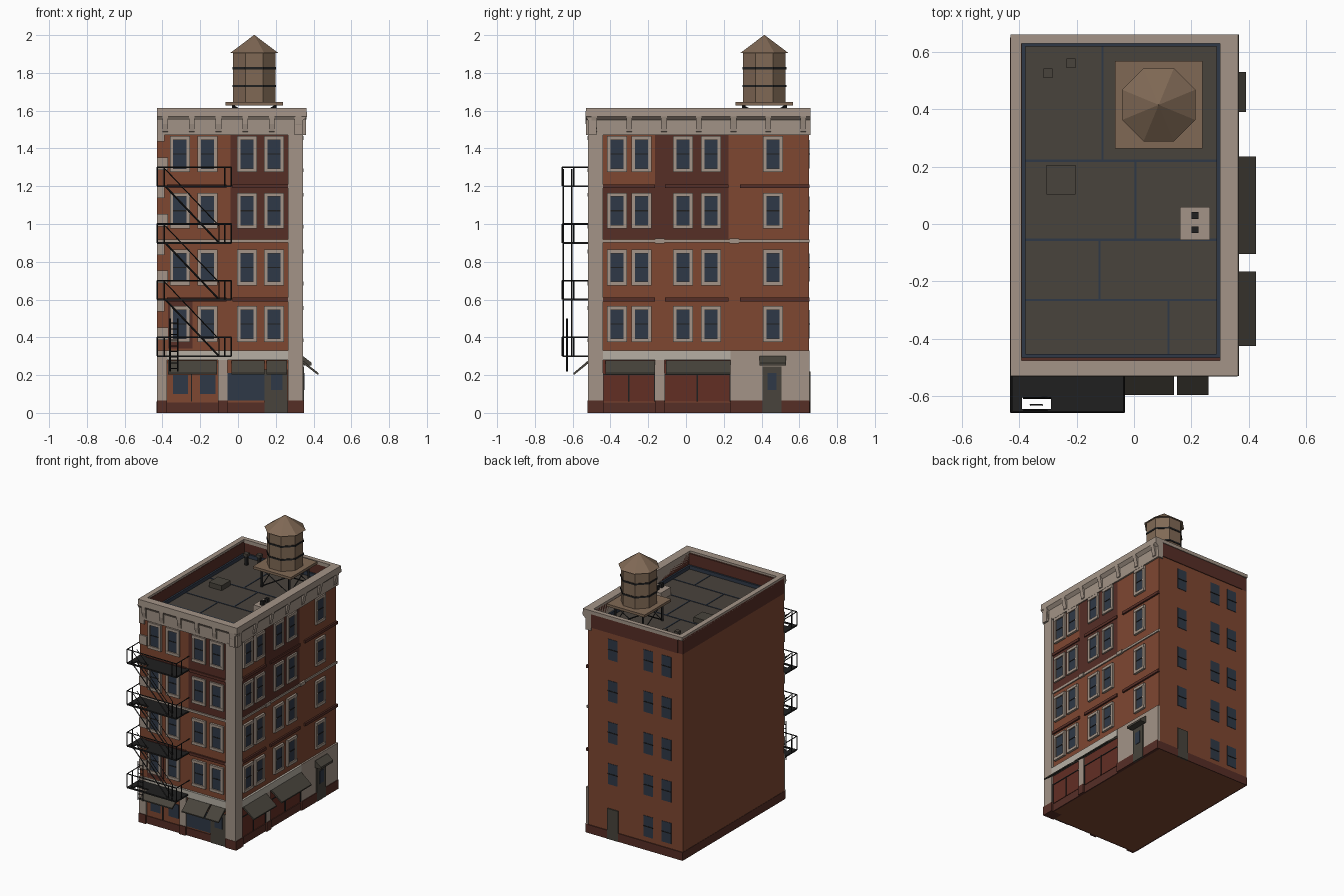
import bpy, bmesh, math
from mathutils import Vector, Matrix

cube = bpy.data.objects.get("Cube")
if cube:
    bpy.data.objects.remove(cube, do_unlink=True)


def material(name, rgb):
    lin = [(c / 255 / 12.92) if c < 11 else ((c / 255 + 0.055) / 1.055) ** 2.4 for c in rgb]
    m = bpy.data.materials.new(name)
    m.use_nodes = True
    m.diffuse_color = (*lin, 1)
    m.node_tree.nodes["Principled BSDF"].inputs["Base Color"].default_value = (*lin, 1)
    return m


STONE = material("stone", (163, 148, 135))
PALE = material("pale trim", (182, 175, 164))
BRICK = material("brick", (126, 71, 49))
DARK = material("dark brick", (86, 46, 38))
SHOP = material("shop red", (98, 46, 36))
ROOF = material("roof felt", (73, 67, 60))
GLASS = material("blue glass", (47, 57, 71))
IRON = material("black iron", (32, 32, 32))
WOOD = material("weathered wood", (128, 105, 85))
CANVAS = material("awning canvas", (72, 68, 60))


def on_face(face, u, d, z):
    """Point on a facade: u along the wall, d outwards."""
    return {"front": (u, -0.505 - d, z), "right": (0.33 + d, u, z),
            "back": (u, 0.65 + d, z)}[face]


class Part:
    """Collects solids of one colour into one object."""
    def __init__(self, name, mat):
        self.name, self.mat, self.bm = name, mat, bmesh.new()

    def box(self, x0, x1, y0, y1, z0, z1):
        mat = Matrix.Translation(((x0 + x1) / 2, (y0 + y1) / 2, (z0 + z1) / 2))
        bmesh.ops.create_cube(self.bm, size=1, matrix=mat @ Matrix.Diagonal((x1 - x0, y1 - y0, z1 - z0, 1)))

    def prism(self, face, u0, u1, profile):
        ends = [[self.bm.verts.new(on_face(face, u, d, z)) for d, z in profile] for u in (u0, u1)]
        n = len(profile)
        for ring in ends:
            self.bm.faces.new(ring)
        for i in range(n):
            j = (i + 1) % n
            self.bm.faces.new((ends[0][i], ends[0][j], ends[1][j], ends[1][i]))

    def plate(self, face, u0, u1, z0, z1, d=0.006, d0=-0.005):
        self.prism(face, u0, u1, [(d0, z0), (d, z0), (d, z1), (d0, z1)])

    def bar(self, a, b, r=0.004):
        a, b = Vector(a), Vector(b)
        rot = (b - a).to_track_quat("Z", "Y").to_matrix().to_4x4()
        bmesh.ops.create_cone(self.bm, cap_ends=True, segments=4, radius1=r, radius2=r, depth=(b - a).length,
                              matrix=Matrix.Translation((a + b) / 2) @ rot)

    def octagon(self, x, y, z0, z1, r0, r1):
        mat = Matrix.Translation((x, y, (z0 + z1) / 2)) @ Matrix.Rotation(math.pi / 8, 4, "Z")
        bmesh.ops.create_cone(self.bm, cap_ends=True, segments=8, radius1=r0, radius2=r1, depth=z1 - z0, matrix=mat)

    def done(self):
        bmesh.ops.recalc_face_normals(self.bm, faces=self.bm.faces)
        me = bpy.data.meshes.new(self.name)
        self.bm.to_mesh(me)
        self.bm.free()
        me.materials.append(self.mat)
        ob = bpy.data.objects.new(self.name, me)
        bpy.context.collection.objects.link(ob)
        return ob


parts = {}
def part(name, mat):
    return parts.setdefault(name, Part(name, mat))


# Main brick block and parapet walls
ROOF_Z = 1.49
part("brick_walls", BRICK).box(-0.43, 0.33, -0.505, 0.65, 0, ROOF_Z)
parapet = part("parapet", DARK)
parapet.box(-0.43, -0.39, -0.505, 0.65, ROOF_Z, 1.6)
parapet.box(0.3, 0.33, -0.505, 0.65, ROOF_Z, 1.6)
parapet.box(-0.39, 0.3, -0.505, -0.465, ROOF_Z, 1.6)
parapet.box(-0.39, 0.3, 0.63, 0.655, ROOF_Z, 1.6)
coping = part("coping", STONE)
coping.box(-0.43, -0.392, -0.505, 0.66, 1.59, 1.615)
coping.box(-0.43, 0.33, 0.628, 0.66, 1.59, 1.615)

# Roof felt, seams and flashing
part("roof", ROOF).box(-0.39, 0.3, -0.465, 0.63, ROOF_Z - 0.01, ROOF_Z + 0.004)
seams = part("roof_seams", GLASS)
RZ = (ROOF_Z, ROOF_Z + 0.007)
for y in (0.22, -0.055, -0.265):
    seams.box(-0.39, 0.3, y - 0.004, y + 0.004, *RZ)
for x, y0, y1 in ((-0.11, 0.22, 0.63), (0.005, -0.055, 0.22), (-0.12, -0.265, -0.055), (0.12, -0.465, -0.265)):
    seams.box(x - 0.004, x + 0.004, y0, y1, *RZ)
for x in (-0.39, 0.288):
    seams.box(x, x + 0.012, -0.465, 0.63, ROOF_Z, ROOF_Z + 0.03)
for y in (-0.465, 0.618):
    seams.box(-0.39, 0.3, y, y + 0.012, ROOF_Z, ROOF_Z + 0.03)

# Cornice with brackets
cornice, brackets = part("cornice", STONE), part("cornice_brackets", STONE)
for face, u0, u1, reach in (("front", -0.43, 0.36, 0.027), ("right", -0.53, 0.66, 0.035)):
    cornice.prism(face, u0, u1, [(-0.03, 1.47), (0.012, 1.47), (0.014, 1.55), (reach, 1.57),
                                 (reach - 0.002, 1.615), (-0.03, 1.615)])
    count = 6 if face == "front" else 7
    for i in range(count):
        u = u0 + 0.03 + i * (u1 - u0 - 0.085) / (count - 1)
        brackets.prism(face, u, u + 0.03, [(0, 1.48), (0.018, 1.49), (0.026, 1.53), (reach, 1.57), (0, 1.57)])

# Corner pier, quoins, pilasters and plinth
pier = part("corner_pier", STONE)
pier.box(0.265, 0.345, -0.52, -0.44, 0.06, 1.48)
for i in range(8):
    z = 0.42 + 0.15 * i
    part("quoins", STONE).plate("front", -0.43, -0.37 - 0.02 * (i % 2), z - 0.033, z + 0.033, 0.01)
pil, plinth = part("pilasters", STONE), part("plinth", DARK)
for face, u0, u1 in (("front", -0.43, -0.375), ("front", -0.105, -0.055), ("right", -0.165, -0.115),
                     ("right", 0.235, 0.405), ("right", 0.505, 0.655)):
    pil.plate(face, u0, u1, 0.06, 0.33, 0.012)
    plinth.plate(face, u0, u1, 0, 0.065, 0.017)
pil.plate("right", 0.405, 0.505, 0.22, 0.33, 0.012)
plinth.box(0.262, 0.35, -0.522, -0.437, 0, 0.065)
plinth.plate("front", -0.43, 0.3, 0, 0.055, 0.005)
plinth.plate("right", -0.5, 0.65, 0, 0.055, 0.005)
plinth.plate("back", -0.43, 0.33, 0, 0.06, 0.006)
plinth.box(-0.432, -0.42, -0.505, 0.65, 0, 0.06)

# Trim bands along the walls
band, course = part("shop_band", PALE), part("string_courses", DARK)
for face, u0, u1 in (("front", -0.375, 0.27), ("right", -0.44, 0.235)):
    band.plate(face, u0, u1, 0.28, 0.33, 0.015)
ledge = part("stone_ledge", STONE)
ledge.plate("front", -0.43, 0.27, 0.902, 0.918, 0.01)
ledge.plate("right", -0.44, 0.655, 0.902, 0.918, 0.008)
for u in (-0.14, 0.255):
    ledge.plate("right", u - 0.025, u + 0.025, 0.898, 0.922, 0.014)
for z in (0.6, 1.2):
    course.plate("front", -0.375, -0.06, z - 0.01, z + 0.01, 0.012)
    course.plate("front", -0.03, 0.265, z - 0.01, z + 0.01, 0.012)
    for u0, u1 in ((-0.44, -0.165), (-0.11, 0.225), (0.285, 0.655)):
        course.plate("right", u0, u1, z - 0.01, z + 0.01, 0.012)

# Darker brick panels
panels = part("dark_panels", DARK)
for face, u0, u1, z0, z1 in (("front", -0.04, 0.265, 0.92, 1.47), ("front", -0.37, -0.24, 0.34, 0.59),
                             ("right", -0.165, 0.225, 0.92, 1.47), ("right", -0.44, -0.165, 0.92, 1.2)):
    panels.plate(face, u0, u1, z0, z1, 0.004)

# Windows: stone surround, glass and glazing bars
frames, glass, bars = part("window_frames", STONE), part("window_glass", GLASS), part("glazing_bars", IRON)
ROWS = (1.37, 1.07, 0.77, 0.47)
COLUMNS = {"front": (-0.308, -0.162, 0.047, 0.19), "right": (-0.365, -0.235, -0.016, 0.132, 0.46)}
for face, us in COLUMNS.items():
    for u in us:
        for z in ROWS:
            for s in (-1, 1):
                frames.plate(face, u + s * 0.044 - 0.009, u + s * 0.044 + 0.009, z - 0.094, z + 0.094, 0.014)
                frames.plate(face, u - 0.053, u + 0.053, z + s * 0.085 - 0.01, z + s * 0.085 + 0.01, 0.016)
            glass.plate(face, u - 0.036, u + 0.036, z - 0.076, z + 0.076, 0.007)
            bars.plate(face, u - 0.036, u + 0.036, z - 0.003, z + 0.003, 0.01)
for u in (0.13, -0.155, -0.3):
    for z in (*ROWS, 0.17):
        if u < 0 or z > 0.2:
            glass.plate("back", u - 0.038, u + 0.038, z - 0.075, z + 0.075, 0.003)
            bars.plate("back", u - 0.038, u + 0.038, z - 0.003, z + 0.003, 0.006)

# Shop fronts and doors
shop, shop_glass, doors = part("shop_panels", SHOP), part("shop_glass", GLASS), part("doors", CANVAS)
for u0, u1 in ((-0.44, -0.165), (-0.115, 0.235)):
    shop.plate("right", u0, u1, 0.06, 0.28, 0.004)
    for i in range(3):
        u = u0 + (u1 - u0) * i / 2
        bars.plate("right", u - 0.004, u + 0.004, 0.06, 0.21, 0.008)
    bars.plate("right", u0, u1, 0.2, 0.206, 0.008)
for u in (-0.305, -0.16):
    shop_glass.plate("front", u - 0.04, u + 0.04, 0.1, 0.2, 0.005)
bars.plate("front", -0.25, -0.243, 0.06, 0.21, 0.006)
shop_glass.plate("front", -0.055, 0.14, 0.065, 0.21, 0.005)
doors.plate("front", 0.14, 0.262, 0.0, 0.23, 0.009)
shop_glass.plate("front", 0.175, 0.235, 0.12, 0.205, 0.012)
doors.plate("right", 0.405, 0.505, 0.0, 0.245, 0.019)
shop_glass.plate("right", 0.432, 0.478, 0.12, 0.21, 0.022)
doors.plate("back", 0.085, 0.17, 0.0, 0.22, 0.008)

# Sloping awnings and the side door canopy
awning = part("awnings", CANVAS)
for face, u0, u1, d in (("front", -0.37, -0.11, 0.09), ("front", -0.035, 0.14, 0.09), ("front", 0.15, 0.26, 0.09),
                        ("right", -0.425, -0.165, 0.095), ("right", -0.105, 0.235, 0.095)):
    awning.prism(face, u0, u1, [(0.0, 0.272), (0.012, 0.278), (d, 0.212), (d, 0.204), (d - 0.006, 0.204)])
awning.prism("right", 0.39, 0.53, [(0, 0.25), (0.06, 0.25), (0.06, 0.265), (0.015, 0.3), (0, 0.3)])

# Fire escape: platforms with a stair opening, rails, stairs and drop ladder
deck, rails = part("fire_escape_decks", IRON), part("fire_escape_rails", IRON)
X0, X1, Y0, Y1 = -0.428, -0.035, -0.655, -0.505
for k in range(4):
    z = 0.3 * (k + 1)
    for x0, x1, y0, y1 in ((X0, -0.39, Y0, Y1), (-0.29, X1, Y0, Y1), (-0.39, -0.29, Y0, -0.645),
                           (-0.39, -0.29, -0.605, Y1)):
        deck.box(x0, x1, y0, y1, z - 0.005, z + 0.005)
    for h in (0.1,):
        rails.bar((X0, Y0, z + h), (X1, Y0, z + h))
        for x in (X0, X1):
            rails.bar((x, Y0, z + h), (x, Y1, z + h))
    for x in (X0, -0.39, -0.07, X1):
        rails.bar((x, Y0, z), (x, Y0, z + 0.1))
    for x in (X0, X1):
        rails.bar((x, -0.595, z), (x, -0.595, z + 0.1))
    if k < 3:
        for y in (-0.65, -0.605):
            rails.bar((-0.1, y, z), (-0.385, y, z + 0.3), 0.005)
            rails.bar((-0.1, y, z + 0.09), (-0.385, y, z + 0.39), 0.003)
            rails.bar((-0.1, y, z), (-0.1, y, z + 0.09), 0.003)
ladder = part("drop_ladder", IRON)
for x in (-0.36, -0.32):
    ladder.bar((x, -0.63, 0.22), (x, -0.63, 0.5))
for i in range(9):
    ladder.bar((-0.36, -0.63, 0.235 + i * 0.03), (-0.32, -0.63, 0.235 + i * 0.03), 0.003)

# Rooftop water tank on a braced stand
TX, TY = 0.086, 0.415
tank, hoops, stand = part("water_tank", WOOD), part("tank_hoops", IRON), part("tank_stand", IRON)
tank.octagon(TX, TY, 1.645, 1.91, 0.122, 0.122)
tank.octagon(TX, TY, 1.905, 2.0, 0.138, 0.002)
part("tank_platform", WOOD).box(TX - 0.152, TX + 0.152, TY - 0.152, TY + 0.152, 1.628, 1.646)
for z in (1.73, 1.825):
    hoops.octagon(TX, TY, z - 0.006, z + 0.006, 0.126, 0.126)
corners = [(TX + 0.11 * a, TY + 0.11 * b) for a, b in ((-1, -1), (1, -1), (1, 1), (-1, 1))]
for i, (x, y) in enumerate(corners):
    stand.bar((x, y, ROOF_Z), (x, y, 1.63), 0.009)
    nx, ny = corners[(i + 1) % 4]
    stand.bar((x, y, ROOF_Z + 0.01), (nx, ny, 1.625))
    stand.bar((nx, ny, ROOF_Z + 0.01), (x, y, 1.625))

# Chimney, hatch and vent pipes
part("chimney", STONE).box(0.16, 0.265, -0.055, 0.06, ROOF_Z, 1.55)
for y in (-0.02, 0.03):
    part("flues", IRON).box(0.2, 0.224, y - 0.012, y + 0.012, 1.54, 1.58)
part("roof_hatch", CANVAS).box(-0.305, -0.203, 0.103, 0.205, ROOF_Z, 1.53)
for x, y in ((-0.3, 0.525), (-0.22, 0.56)):
    part("vent_pipes", IRON).box(x - 0.009, x + 0.009, y - 0.009, y + 0.009, ROOF_Z, 1.565)
    part("vent_caps", ROOF).box(x - 0.016, x + 0.016, y - 0.016, y + 0.016, 1.56, 1.58)

for p in parts.values():
    p.done()
